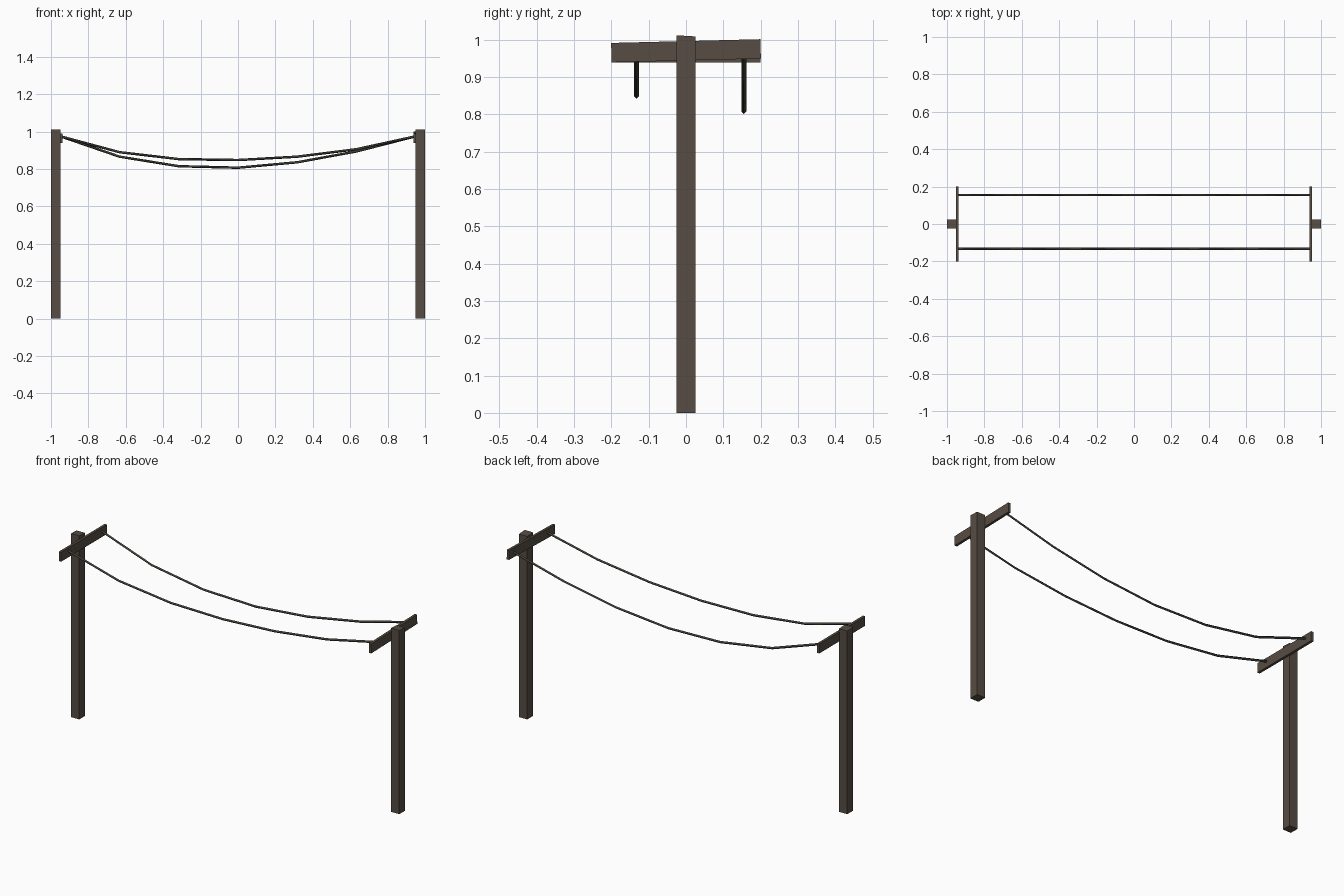
import bpy, bmesh, math
from mathutils import Matrix, Vector

if "Cube" in bpy.data.objects:
    bpy.data.objects.remove(bpy.data.objects["Cube"])


def material(name, rgb):
    m = bpy.data.materials.new(name)
    m.diffuse_color = (*rgb, 1)
    m.use_nodes = True
    m.node_tree.nodes["Principled BSDF"].inputs["Base Color"].default_value = m.diffuse_color
    return m


WOOD = material("weathered wood", (0.095, 0.074, 0.056))
WIRE = material("dark wire", (0.058, 0.053, 0.042))


def box(name, centre, size, tilt=0.0, top_slope=0.0):
    """Box rolled about x by tilt; top_slope shears the top face along y."""
    bm = bmesh.new()
    bmesh.ops.create_cube(bm, size=1)
    for v in bm.verts:
        v.co = Vector(v.co[i] * size[i] for i in range(3))
        if v.co.z > 0:
            v.co.z += top_slope * v.co.y
    bmesh.ops.transform(bm, verts=bm.verts, matrix=Matrix.Translation(centre)
                        @ Matrix.Rotation(tilt, 4, 'X'))
    me = bpy.data.meshes.new(name)
    bm.to_mesh(me)
    bm.free()
    me.materials.append(WOOD)
    ob = bpy.data.objects.new(name, me)
    bpy.context.collection.objects.link(ob)


def wire(name, y, heights):
    cu = bpy.data.curves.new(name, 'CURVE')
    cu.dimensions = '3D'
    cu.bevel_depth = 0.0065
    cu.bevel_resolution = 0
    cu.use_fill_caps = True
    sp = cu.splines.new('POLY')
    sp.points.add(len(heights) - 1)
    for i, z in enumerate(heights):
        x = -0.95 + 1.9 * i / (len(heights) - 1)
        sp.points[i].co = (x, y, z, 1)
    cu.materials.append(WIRE)
    ob = bpy.data.objects.new(name, cu)
    bpy.context.collection.objects.link(ob)


# posts and crossbars at both ends
for side, s, tilt in (("left", -1, 0.0), ("right", 1, 0.025)):
    box(side + "_post", (s * 0.975, 0, 0.505), (0.05, 0.05, 1.01), top_slope=-0.06)
    box(side + "_crossbar", (s * 0.945, 0, 0.965 + 0.2 * tilt), (0.014, 0.4, 0.052), tilt)

# sagging wires, each of six straight pieces
wire("front_wire", -0.133, (0.975, 0.89, 0.853, 0.848, 0.866, 0.906, 0.975))
wire("back_wire", 0.155, (0.975, 0.866, 0.815, 0.807, 0.836, 0.894, 0.975))
